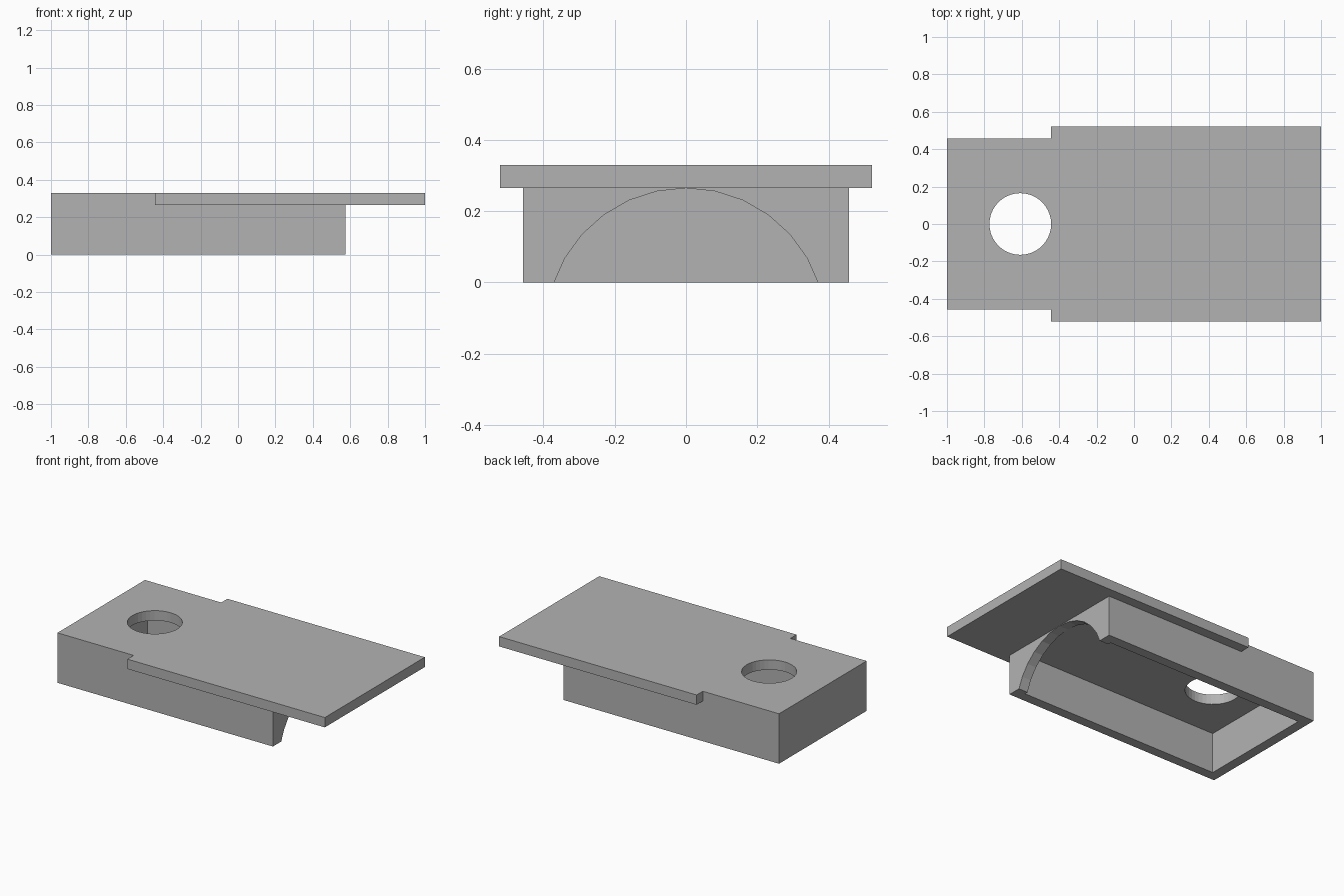
import bpy, bmesh, math
from mathutils import Vector

old = bpy.data.objects.get("Cube")
if old:
    bpy.data.objects.remove(old, do_unlink=True)

TOP, DECK = 0.33, 0.265        # top of the deck and its underside
WALL = 0.065                   # wall thickness and side overhang
BACK, END, TIP = -1.0, 0.575, 1.0
HALF = 0.457                   # half width of the housing
HOLE_X, HOLE_R = -0.608, 0.165
STEP = -0.443                  # where the wide deck begins

grey = bpy.data.materials.new("plain grey")
grey.use_nodes = True
colour = (0.45, 0.45, 0.45, 1)
grey.diffuse_color = colour
grey.node_tree.nodes["Principled BSDF"].inputs["Base Color"].default_value = colour


def prism(name, base, sweep):
    """Closed solid: a flat outline swept along a vector."""
    bm = bmesh.new()
    face = bm.faces.new([bm.verts.new(p) for p in base])
    extruded = bmesh.ops.extrude_face_region(bm, geom=[face])
    moved = [g for g in extruded["geom"] if isinstance(g, bmesh.types.BMVert)]
    bmesh.ops.translate(bm, verts=moved, vec=Vector(sweep))
    bmesh.ops.recalc_face_normals(bm, faces=bm.faces)
    mesh = bpy.data.meshes.new(name)
    bm.to_mesh(mesh)
    bm.free()
    mesh.materials.append(grey)
    obj = bpy.data.objects.new(name, mesh)
    bpy.context.collection.objects.link(obj)
    return obj


def block(name, x0, x1, half, z0, z1):
    base = [(x0, -half, z0), (x1, -half, z0), (x1, half, z0), (x0, half, z0)]
    return prism(name, base, (0, 0, z1 - z0))


def combine(target, tool, operation):
    mod = target.modifiers.new(tool.name, "BOOLEAN")
    mod.operation = operation
    mod.solver = "EXACT"
    mod.object = tool
    bpy.context.view_layer.objects.active = target
    bpy.ops.object.modifier_apply(modifier=mod.name)
    bpy.data.objects.remove(tool, do_unlink=True)


# Housing block, hollowed from below
housing = block("housing", BACK, END, HALF, 0, TOP)
combine(housing, block("cavity", BACK + WALL, END - WALL, HALF - WALL, -0.1, DECK), "DIFFERENCE")

# Faceted arch opening through the end wall
radius = HALF - WALL
centre_z = DECK - 0.0005 - radius
arch = []
for i in range(30):
    a = math.radians(12 * i)
    arch.append((END - WALL - 0.02, radius * math.sin(a), centre_z + radius * math.cos(a)))
combine(housing, prism("arch", arch, (WALL + 0.1, 0, 0)), "DIFFERENCE")

# Wide deck overhanging the sides and the end
combine(housing, block("wide_deck", STEP, TIP, HALF + WALL, DECK, TOP), "UNION")

# Round hole through the deck
ring = []
for i in range(40):
    a = math.tau * i / 40
    ring.append((HOLE_X + HOLE_R * math.cos(a), HOLE_R * math.sin(a), DECK - 0.05))
combine(housing, prism("hole", ring, (0, 0, 0.2)), "DIFFERENCE")
